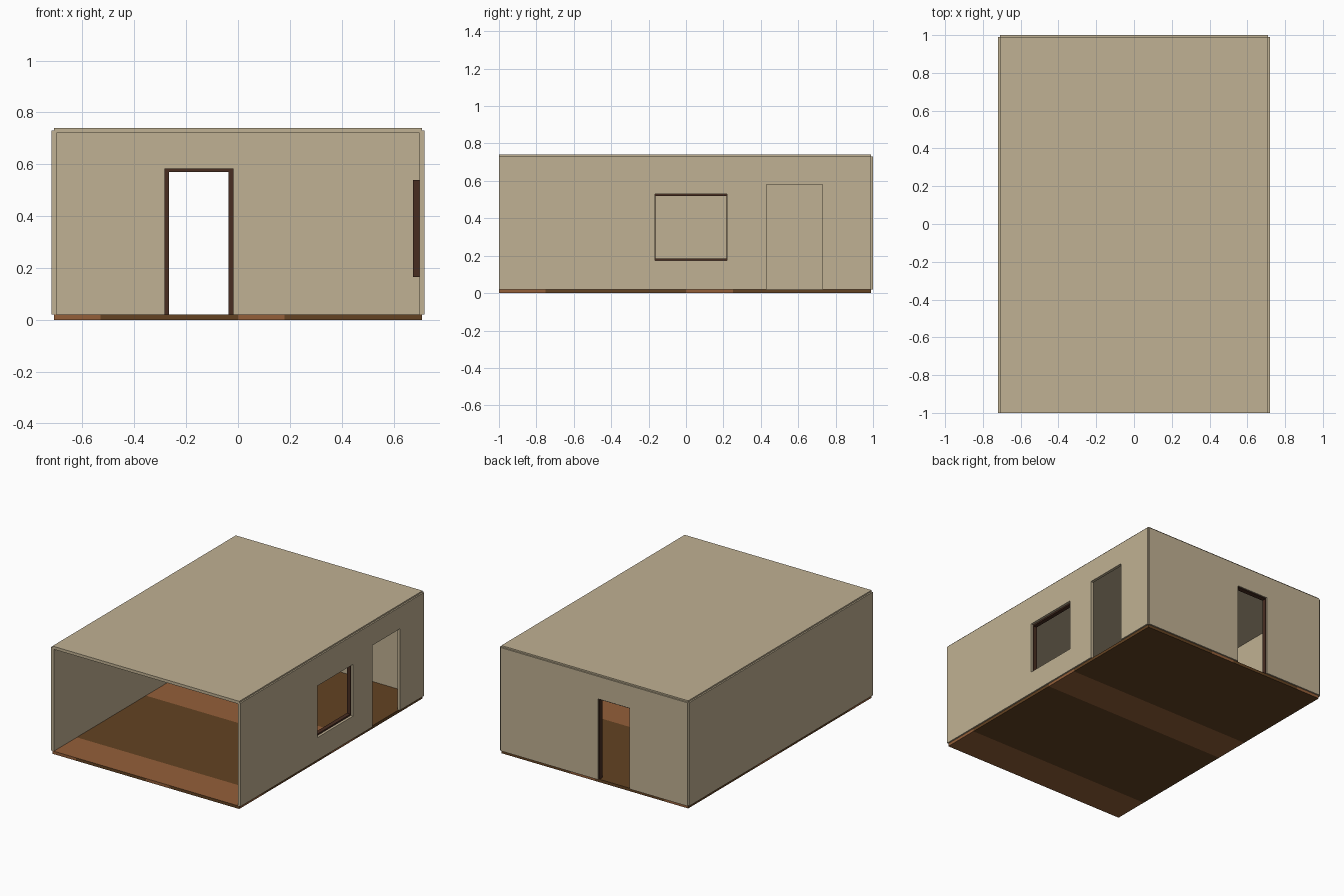
import bpy, bmesh
from mathutils import Vector

if "Cube" in bpy.data.objects:
    bpy.data.objects.remove(bpy.data.objects["Cube"])


def material(name, rgb):
    lin = [((c / 255 + 0.055) / 1.055) ** 2.4 for c in rgb]
    m = bpy.data.materials.new(name)
    m.diffuse_color = (*lin, 1)
    m.use_nodes = True
    m.node_tree.nodes["Principled BSDF"].inputs["Base Color"].default_value = m.diffuse_color
    return m


PLASTER = material("beige plaster", (192, 177, 147))
WOOD_LIGHT = material("light brown wood", (148, 95, 57))
WOOD_DARK = material("dark brown wood", (99, 66, 34))
FRAME = material("dark frame wood", (72, 45, 33))


def finish(name, bm, mats):
    me = bpy.data.meshes.new(name)
    bm.to_mesh(me)
    bm.free()
    ob = bpy.data.objects.new(name, me)
    bpy.context.collection.objects.link(ob)
    for m in mats:
        me.materials.append(m)
    return ob


def box(bm, lo, hi):
    lo, hi = Vector(lo), Vector(hi)
    for v in bmesh.ops.create_cube(bm, size=1)["verts"]:
        v.co = (lo + hi) / 2 + v.co * (hi - lo)


def panel(name, u, v, place, holes=(), thick=0.02):
    """Flat wall over u and v ranges with rectangular holes, given thickness."""
    us = sorted({*u, *(c for h in holes for c in h[:2])})
    vs = sorted({*v, *(c for h in holes for c in h[2:])})
    bm = bmesh.new()
    grid = [[bm.verts.new(place(a, b)) for b in vs] for a in us]
    for i in range(len(us) - 1):
        for j in range(len(vs) - 1):
            cu, cv = (us[i] + us[i + 1]) / 2, (vs[j] + vs[j + 1]) / 2
            if not any(h[0] < cu < h[1] and h[2] < cv < h[3] for h in holes):
                bm.faces.new((grid[i][j], grid[i + 1][j],
                              grid[i + 1][j + 1], grid[i][j + 1]))
    loose = [w for w in bm.verts if not w.link_faces]
    bmesh.ops.delete(bm, geom=loose, context='VERTS')
    ob = finish(name, bm, [PLASTER])
    mod = ob.modifiers.new("thickness", 'SOLIDIFY')
    mod.thickness, mod.offset = thick, 0
    return ob


# Floor slab with wide wood bands
HX, HY = 0.71, 0.99
bm = bmesh.new()
box(bm, (-HX, -1, 0), (HX, HY, 0.02))
for axis, cuts in ((0, (-0.53, 0, 0.18)), (1, (-0.75, 0, 0.25))):
    for c in cuts:
        co, no = Vector((0, 0, 0)), Vector((0, 0, 0))
        co[axis], no[axis] = c, 1
        bmesh.ops.bisect_plane(bm, geom=bm.verts[:] + bm.edges[:] + bm.faces[:],
                               plane_co=co, plane_no=no)
bm.normal_update()
for f in bm.faces:
    c = f.calc_center_median()
    t = c.x / HX if abs(f.normal.y) > 0.5 else c.y
    f.material_index = 0 if (t % 1) < 0.252 else 1
finish("floor", bm, [WOOD_LIGHT, WOOD_DARK])

# Walls and roof (front is open)
Z = (0.02, 0.73)
WINDOW = (-0.165, 0.22, 0.175, 0.53)
SIDE_DOOR = (0.43, 0.73, 0.02, 0.58)
BACK_DOOR = (-0.27, -0.03, 0.02, 0.575)
panel("left_wall", (-1, HY), Z, lambda a, b: (-HX, a, b))
panel("right_wall", (-1, HY), Z, lambda a, b: (HX, a, b), [WINDOW, SIDE_DOOR])
panel("back_wall", (-HX, HX), Z, lambda a, b: (a, HY, b), [BACK_DOOR])
panel("roof", (-HX, HX), (-1, HY), lambda a, b: (a, b, 0.73))

# Window frame on the inside of the right wall
x0, x1 = 0.675, 0.703
bm = bmesh.new()
for z in (0.165, 0.52):
    box(bm, (x0, -0.18, z), (x1, 0.235, z + 0.02))
for y in (-0.18, 0.217):
    box(bm, (x0, y, 0.185), (x1, y + 0.018, 0.52))
finish("window_frame", bm, [FRAME])

# Door frame on the inside of the back wall
y0, y1 = 0.96, 0.993
bm = bmesh.new()
for x in (-0.284, -0.036):
    box(bm, (x, y0, 0.02), (x + 0.018, y1, 0.57))
box(bm, (-0.284, y0, 0.57), (-0.018, y1, 0.584))
finish("door_frame", bm, [FRAME])
